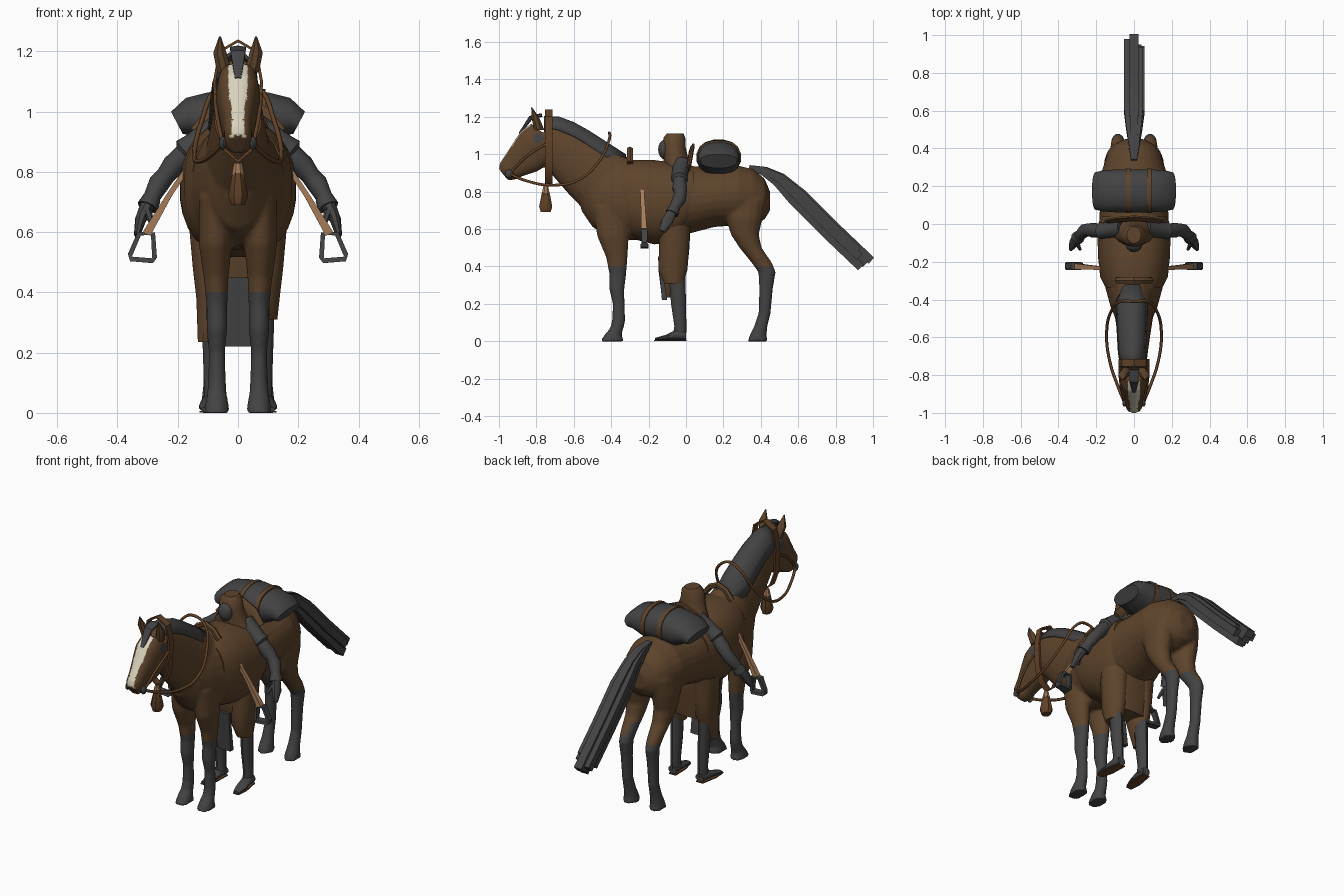
import bpy, bmesh, math
from mathutils import Vector

cube = bpy.data.objects.get("Cube")
if cube:
    bpy.data.objects.remove(cube)


def material(name, rgb):
    m = bpy.data.materials.new(name)
    m.use_nodes = True
    m.diffuse_color = (*rgb, 1)
    m.node_tree.nodes["Principled BSDF"].inputs["Base Color"].default_value = (*rgb, 1)
    return m


BROWN = material("coat brown", (0.112, 0.058, 0.025))
LEATHER = material("leather brown", (0.122, 0.054, 0.02))
DARK = material("dark grey", (0.056, 0.056, 0.056))
TAN = material("tan strap", (0.38, 0.2, 0.1))
CREAM = material("cream blaze", (0.68, 0.64, 0.5))

X, Y, Z = Vector((1, 0, 0)), Vector((0, 1, 0)), Vector((0, 0, 1))


def finish(name, bm, mat):
    bmesh.ops.recalc_face_normals(bm, faces=bm.faces)
    me = bpy.data.meshes.new(name)
    bm.to_mesh(me)
    bm.free()
    me.materials.append(mat)
    me.polygons.foreach_set("use_smooth", [True] * len(me.polygons))
    me.set_sharp_from_angle(angle=math.radians(40))
    ob = bpy.data.objects.new(name, me)
    bpy.context.collection.objects.link(ob)
    return ob


def loft(name, rows, mat, u=X, v=None, n=12, p=2, closed=False):
    """Skin rings (x, y, z, radius along u, radius along v) along a path."""
    bm, rings, k = bmesh.new(), [], len(rows)
    pts = [Vector(r[:3]) for r in rows]
    for i, r in enumerate(rows):
        if closed:
            t = pts[(i + 1) % k] - pts[i - 1]
        else:
            t = pts[min(i + 1, k - 1)] - pts[max(i - 1, 0)]
        b = v or t.cross(u).normalized()
        a = u if v else b.cross(t).normalized()
        ring = []
        for j in range(n):
            ang = 2 * math.pi * (j + 0.5) / n
            c, s = math.cos(ang), math.sin(ang)
            c = math.copysign(abs(c) ** (2 / p), c) * (1.41 if n == 4 else 1)
            s = math.copysign(abs(s) ** (2 / p), s) * (1.41 if n == 4 else 1)
            ring.append(bm.verts.new(pts[i] + a * c * r[3] + b * s * r[4]))
        rings.append(ring)
    for i in range(k if closed else k - 1):
        r0, r1 = rings[i], rings[(i + 1) % k]
        for j in range(n):
            bm.faces.new((r0[j], r0[(j + 1) % n], r1[(j + 1) % n], r1[j]))
    if not closed:
        bm.faces.new(rings[0])
        bm.faces.new(rings[-1])
    return finish(name, bm, mat)


def barrel(name, rows, mat, **kw):
    """Loft along y from (y, top, bottom, half width)."""
    return loft(name, [(0, y, (t + b) / 2, w, (t - b) / 2) for y, t, b, w in rows], mat, X, Z, **kw)


def tube(name, pts, r, mat):
    cu = bpy.data.curves.new(name, "CURVE")
    cu.dimensions, cu.bevel_depth, cu.bevel_resolution, cu.resolution_u = "3D", r, 1, 6
    sp = cu.splines.new("BEZIER")
    sp.bezier_points.add(len(pts) - 1)
    for bp, co in zip(sp.bezier_points, pts):
        bp.co = co
        bp.handle_left_type = bp.handle_right_type = "AUTO"
    cu.materials.append(mat)
    bpy.context.collection.objects.link(bpy.data.objects.new(name, cu))


def ball(name, co, size, mat):
    bm = bmesh.new()
    bmesh.ops.create_uvsphere(bm, u_segments=12, v_segments=8, radius=1)
    for w in bm.verts:
        w.co = Vector([c + s * q for c, s, q in zip(co, size, w.co)])
    finish(name, bm, mat)


# Horse: torso, neck, head and legs fused into one skin
parts = [barrel("torso", [(-.56, .92, .70, .06), (-.5, .97, .61, .10), (-.42, .975, .56, .13),
                          (-.3, .97, .54, .163), (-.15, .955, .54, .18), (0, .94, .57, .185),
                          (.15, .93, .61, .18), (.28, .94, .62, .172), (.36, .92, .62, .145),
                          (.42, .87, .65, .11), (.45, .8, .7, .05)], BROWN, n=24)]
parts.append(loft("neck", [(0, -.4, .82, .115, .19), (0, -.525, .915, .095, .165), (0, -.625, 1, .08, .145),
                           (0, -.72, 1.07, .068, .12), (0, -.77, 1.1, .062, .09)], BROWN, n=20))
parts.append(loft("head", [(0, -.75, 1.1, .064, .1), (0, -.8, 1.04, .074, .118), (0, -.86, .985, .062, .1),
                           (0, -.92, .94, .048, .073), (0, -.955, .91, .046, .06),
                           (0, -.977, .892, .032, .04)], BROWN, n=24, p=2.7))
FORE = [(.072, -.4, .72, .058, .1), (.075, -.39, .56, .056, .085), (.073, -.37, .45, .042, .058),
        (.07, -.365, .36, .035, .046), (.07, -.37, .28, .035, .041), (.07, -.36, .2, .027, .032),
        (.07, -.36, .11, .03, .036), (.07, -.37, .07, .032, .036), (.07, -.39, .035, .038, .046),
        (.07, -.395, 0, .044, .064)]
HIND = [(.085, .31, .76, .07, .12), (.09, .31, .66, .07, .1), (.088, .315, .57, .06, .075),
        (.086, .345, .5, .05, .06), (.085, .405, .42, .04, .055), (.085, .433, .37, .036, .047),
        (.085, .428, .28, .03, .037), (.085, .42, .15, .028, .033), (.085, .4, .08, .032, .036),
        (.085, .385, .03, .038, .046), (.085, .383, 0, .042, .054)]
for s in (1, -1):
    for rows in (FORE, HIND):
        parts.append(loft("leg", [(s * r[0], *r[1:]) for r in rows], BROWN, X, Y, n=14))
bm = bmesh.new()
for ob in parts:
    bm.from_mesh(ob.data)
    bpy.data.objects.remove(ob)
raw = finish("horse_raw", bm, BROWN)
rm = raw.modifiers.new("fuse", "REMESH")
rm.mode, rm.voxel_size = "VOXEL", 0.009
sm = raw.modifiers.new("soften", "SMOOTH")
sm.factor, sm.iterations = 0.5, 4
skin = bpy.data.meshes.new_from_object(raw.evaluated_get(bpy.context.evaluated_depsgraph_get()))
bpy.data.objects.remove(raw)
skin.materials.clear()
for m in (BROWN, DARK, CREAM):
    skin.materials.append(m)
for f in skin.polygons:
    c, f.use_smooth = f.center, True
    blaze = 0.017 + 0.015 * min(1, abs(c.z - .98) / .1)
    inner_thigh = c.y > .2 and f.normal.x * c.x < 0 and abs(f.normal.x) > .5
    eye = (Vector((abs(c.x), c.y, c.z)) - Vector((.07, -.79, 1.085))).length < 0.028
    if c.z < (0.47 if inner_thigh else 0.4) or eye:
        f.material_index = 1
    elif c.y < -.83 and c.z > .88 and abs(c.x) < blaze and f.normal.z - f.normal.y > 0.6:
        f.material_index = 2
bpy.context.collection.objects.link(bpy.data.objects.new("horse_body", skin))

# Mane draped over both sides of the crest, longer on one, and forelock
bm = bmesh.new()
rows = []
for y, z, w in ((-.76, 1.195, .8), (-.68, 1.19, .95), (-.6, 1.16, 1), (-.52, 1.115, 1.05),
                (-.42, 1.05, 1.1), (-.32, .99, .75)):
    rows.append([bm.verts.new((x * w, y, z + d * w)) for x, d in
                 ((.066, -.062), (.05, -.025), (.026, .003), (0, .012), (-.04, 0), (-.075, -.045), (-.09, -.1))])
for a, b in zip(rows, rows[1:]):
    for j in range(len(a) - 1):
        bm.faces.new((a[j], a[j + 1], b[j + 1], b[j]))
mane = finish("mane", bm, DARK)
mane.modifiers.new("thickness", "SOLIDIFY").thickness = 0.012
loft("forelock", [(0, -.77, 1.21, .03, .01), (0, -.83, 1.195, .028, .012), (0, -.89, 1.11, .012, .006)], DARK, n=6)

# Tail made of overlapping flat locks
PATH = [(.34, .93), (.42, .91), (.5, .865), (.6, .77), (.76, .61)]
for i, (dx, off, cut) in enumerate(((0, .03, 1), (.032, 0, .8), (-.03, .015, .92), (.015, -.035, .95),
                                    (-.022, -.03, .8), (0, -.005, .97), (.025, .02, .7))):
    rows = []
    for k, (y, z) in enumerate(PATH + [(.76 + .21 * cut, .61 - .2 * cut)]):
        g = min(k / 3, 1)
        rows.append((dx * g, y + off * g * .7, z + off * g * .7, .016 + .008 * g, .012 + .01 * g))
    loft(f"tail_lock_{i}", rows, DARK, n=4)

# Saddle with pommel and cantle
barrel("saddle_blanket", [(-.34, .955, .61, .15), (-.28, .97, .545, .18), (-.17, .97, .517, .192),
                          (-.06, .955, .53, .194), (.0, .94, .58, .19), (.04, .93, .64, .178)], BROWN, n=28, p=2.3)
loft("pommel", [(x, -.3, 1.025 - 9 * x * x, .018, .016) for x in (-.088, -.05, 0, .05, .088)], BROWN, Y, n=6)
loft("cantle", [(x, .03 - x * x, 1.025 - 6 * x * x, .012, .036) for x in (-.13, -.08, 0, .08, .13)], BROWN,
     Vector((0, 1, -.35)).normalized(), n=8)

# Bedroll drooping over the back, and its bands
bed = [(0, .985, .116, .094), (.1, .977, .115, .088), (.165, .983, .11, .064), (.203, .963, .1, .042)]
loft("bedroll", [(-x, .175, z, a, b) for x, z, a, b in reversed(bed[1:])] +
     [(x, .175, z, a, b) for x, z, a, b in bed], DARK, Y, n=16, p=2.3)
for i, x in enumerate((-.03, .08)):
    loft(f"bedroll_band_{i}", [(x + d, .175, .983, .12, .098 - .06 * abs(x)) for d in (-.012, .012)],
         BROWN, Y, Z, n=16, p=2.3)

# Throat strap and hanging tassel
loop = [(0, 1.235), (.06, 1.2), (.078, 1.1), (.072, .95), (.045, .875), (0, .835),
        (-.045, .875), (-.072, .95), (-.078, 1.1), (-.06, 1.2)]
loft("throat_strap", [(x, -.735, z, .02, .005) for x, z in loop], LEATHER, Y, n=4, closed=True)
loft("tassel_knot", [(0, -.75, .83, .014, .014), (0, -.75, .792, .022, .022)], TAN, X, Y, n=8)
loft("tassel", [(0, -.75, .797, .02, .022), (0, -.75, .72, .036, .038), (0, -.75, .69, .024, .028)],
     LEATHER, X, Y, n=8)

# Reins
half = [(.05, -.945, .895), (.085, -.86, .86), (.13, -.72, .835), (.145, -.58, .86),
        (.12, -.46, .97), (.07, -.41, 1.08)]
tube("reins", half + [(0, -.41, 1.115)] + [(-x, y, z) for x, y, z in reversed(half)], .008, LEATHER)

for side, s in (("left", 1), ("right", -1)):
    def mir(rows):
        return [(s * r[0], *r[1:]) for r in rows]

    # Ears, bit and cheek straps
    loft(side + "_ear", mir([(.045, -.785, 1.13, .026, .03), (.06, -.805, 1.195, .024, .022),
                             (.06, -.825, 1.25, .003, .003)]), BROWN, X, Y, n=8)
    ball(side + "_bit", (s * .05, -.945, .895), (.012, .023, .023), DARK)
    tube(side + "_cheek_strap", mir([(.052, -.94, .9), (.07, -.85, .99), (.076, -.74, 1.06)]), .007, LEATHER)

    # Stirrup strap and iron
    loft(side + "_stirrup_strap", mir([(.15, -.235, .84, .008, .008), (.23, -.23, .72, .012, .009),
                                       (.303, -.225, .595, .016, .014)]), TAN, Y, n=4)
    loft(side + "_stirrup", mir([(x, -.222, z, w, .008) for x, z, w in
                                 ((.282, .595, .018), (.328, .595, .018), (.358, .525, .014),
                                  (.356, .511, .022), (.283, .505, .022), (.277, .515, .014))]),
         DARK, Y, n=4, closed=True)

    # Rider's arm with shoulder flare, cuff and glove
    loft(side + "_arm", mir([(.06, -.02, .95, .05, .045), (.15, -.035, .88, .043, .047),
                             (.172, -.035, .862, .046, .052), (.178, -.035, .857, .037, .037),
                             (.215, -.033, .82, .04, .038), (.24, -.03, .788, .034, .032),
                             (.262, -.035, .762, .036, .035), (.295, -.07, .7, .026, .025)]), DARK, Y, n=10)
    loft(side + "_cuff", mir([(.285, -.06, .715, .03, .03), (.3, -.075, .683, .036, .036)]), DARK, Y, n=10)
    loft(side + "_glove", mir([(.3, -.075, .69, .026, .026), (.322, -.1, .645, .032, .02),
                               (.335, -.13, .59, .016, .011)]), DARK, Y, n=8)
    loft(side + "_thumb", mir([(.3, -.105, .67, .014, .014), (.285, -.135, .625, .008, .008)]), DARK, Y, n=6)

    # Rider's coat tail, with a lower hem on one side
    hem = (.09, -.065, .31, .042, .052) if s > 0 else (.112, -.1, .235, .022, .03)
    loft(side + "_coat_tail", mir([(.085, -.06, .62, .08, .085), (.088, -.065, .48, .064, .083),
                                   (.086, -.07, .38, .054, .08), hem]), BROWN, X, Y, n=12)

    # Rider's leg, boot and sole
    loft(side + "_rider_leg", mir([(.09, -.05, .4, .035, .045), (.088, -.04, .2, .03, .04),
                                   (.088, -.03, .08, .026, .032), (.088, -.035, .03, .028, .036)]),
         DARK, X, Y, n=10)
    loft(side + "_boot", mir([(.088 - y * .1, y, z, w, z - .006) for y, z, w in
                              ((0, .03, .026), (-.05, .034, .03), (-.11, .02, .032), (-.165, .012, .02))]),
         DARK, X, Z, n=10)
    loft(side + "_sole", mir([(.088 - y * .1, y, .004, w, .003) for y, w in
                              ((.002, .022), (-.1, .03), (-.17, .018))]), LEATHER, X, Z, n=4)

# Rider's coat skirt, hood, face and hanging cloth
loft("coat_skirt", [(0, -.06, .6, .15, .085), (0, -.062, .48, .14, .08), (0, -.05, .37, .12, .055)],
     BROWN, X, Y, n=16, p=2.6)
loft("hood", [(0, -.04, .92, .12, .075), (0, -.055, .98, .085, .066), (0, -.063, 1.04, .068, .061),
              (0, -.062, 1.088, .06, .058), (0, -.058, 1.11, .038, .045)], BROWN, X, Y, n=14)
ball("face", (0, -.115, 1.025), (.042, .034, .052), DARK)
loft("front_cloth", [(0, -.142, .45, .045, .008), (0, -.115, .22, .042, .014)], DARK, X, Y, n=4)
